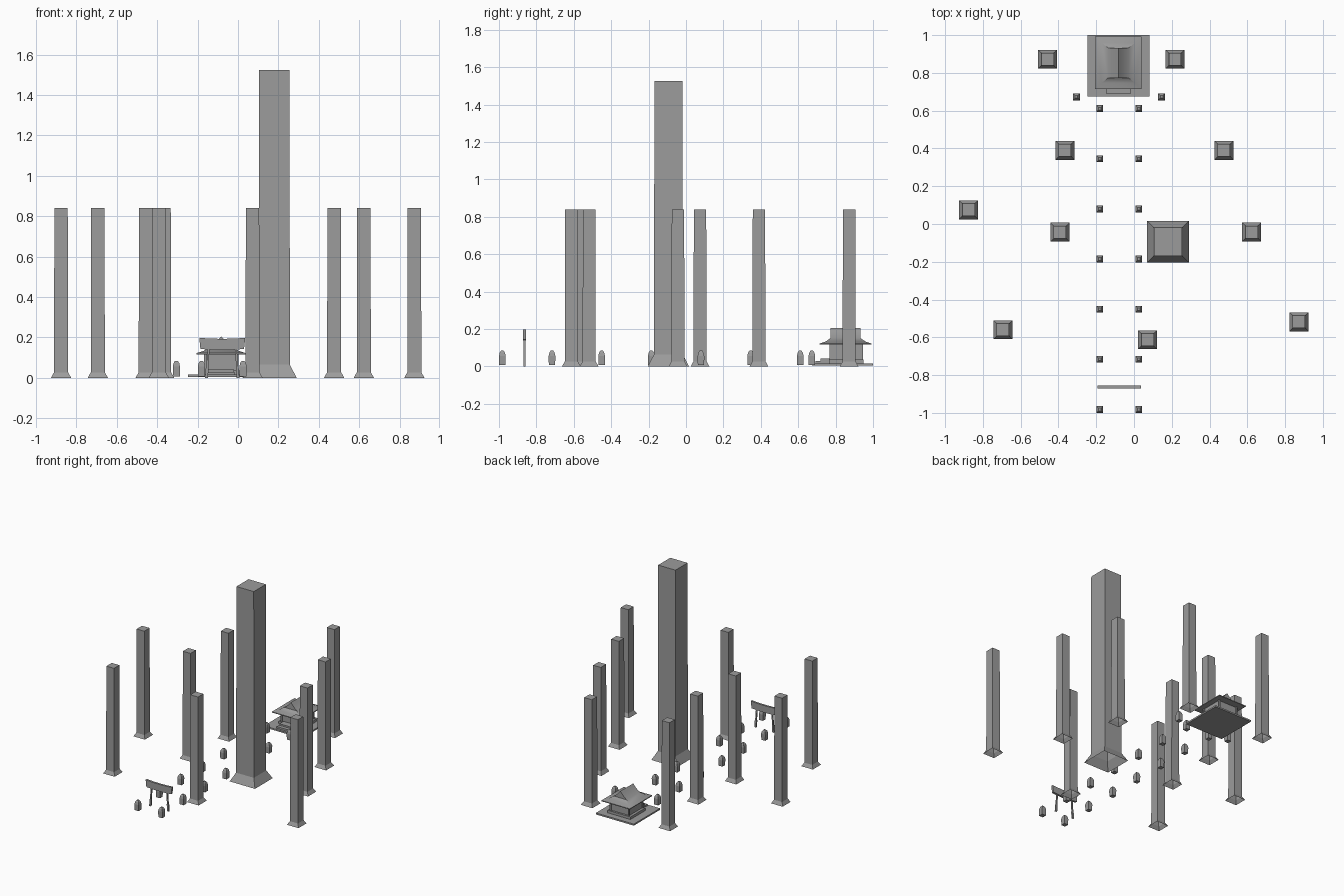
import bpy, bmesh
from math import radians
from mathutils import Vector

if "Cube" in bpy.data.objects:
    bpy.data.objects.remove(bpy.data.objects["Cube"])

GREY = bpy.data.materials.new("dark_grey")
GREY.diffuse_color = (.33, .33, .33, 1)
GREY.use_nodes = True
GREY.node_tree.nodes["Principled BSDF"].inputs["Base Color"].default_value = GREY.diffuse_color


def finish(name, bm):
    bmesh.ops.recalc_face_normals(bm, faces=bm.faces)
    me = bpy.data.meshes.new(name)
    bm.to_mesh(me)
    bm.free()
    me.materials.append(GREY)
    ob = bpy.data.objects.new(name, me)
    bpy.context.collection.objects.link(ob)
    return ob


def loft(name, rings, loc=(0, 0, 0), bottom=True):
    """Stack of rectangles: each ring is (half_x, half_y, z, offset_x)."""
    bm = bmesh.new()
    prev = None
    for hx, hy, z, ox in rings:
        ring = [bm.verts.new(Vector(loc) + Vector((ox + sx * hx, sy * hy, z)))
                for sx, sy in ((-1, -1), (1, -1), (1, 1), (-1, 1))]
        if prev:
            for i in range(4):
                j = (i + 1) % 4
                bm.faces.new((prev[i], prev[j], ring[j], ring[i]))
        elif bottom:
            bm.faces.new(ring[::-1])
        prev = ring
    bm.faces.new(prev)
    return finish(name, bm)


def box(name, x0, x1, y0, y1, z0, z1):
    hx, hy = (x1 - x0) / 2, (y1 - y0) / 2
    return loft(name, [(hx, hy, z0, 0), (hx, hy, z1, 0)], ((x0 + x1) / 2, (y0 + y1) / 2, 0))


def prism(name, profile, y0, y1):
    """Extrude an xz outline along y."""
    bm = bmesh.new()
    a = [bm.verts.new((x, y0, z)) for x, z in profile]
    b = [bm.verts.new((x, y1, z)) for x, z in profile]
    n = len(a)
    for i in range(n):
        j = (i + 1) % n
        bm.faces.new((a[i], a[j], b[j], b[i]))
    bm.faces.new(a[::-1])
    bm.faces.new(b)
    return finish(name, bm)


# Tall square trunks with flared feet, open underneath
trees = [(-.457, .872), (.217, .872), (-.366, .39), (.476, .39), (-.876, .075),
         (-.392, -.043), (.623, -.043), (-.694, -.56), (.873, -.518), (.072, -.613)]
for x, y in trees:
    loft("tree_trunk", [(.05, .05, 0, 0), (.035, .035, .027, 0), (.033, .033, .84, 0)],
         (x, y, 0), False)
loft("giant_tree_trunk", [(.11, .11, 0, 0), (.077, .077, .065, 0), (.075, .075, 1.525, 0)],
     (.18, -.094, 0), False)

# Stone lanterns lining the path, plus two beside the shrine
spots = [(x, .611 - i * .2655) for i in range(7) for x in (-.181, .025)]
spots += [(-.305, .673), (.146, .673)]
for x, y in spots:
    loft("stone_lantern", [(.017, .017, .007, 0), (.018, .018, .055, 0),
                           (.014, .014, .073, 0), (.007, .007, .084, 0)], (x, y, 0))

# Gate: leaning posts with thicker feet, and a faintly upswept beam
GX, GY = -.078, -.863
for s in (-1, 1):
    loft("gate_post", [(.007, .006, 0, s * .078), (.007, .006, .055, s * .074),
                       (.005, .005, .055, s * .074), (.005, .005, .15, s * .067)], (GX, GY, 0))
top = [(-.114, .198), (-.06, .194), (0, .193), (.06, .194), (.114, .198)]
low = [(.108, .143), (.06, .139), (0, .138), (-.06, .139), (-.108, .143)]
prism("gate_beam", [(GX + x, z) for x, z in top + low], GY - .008, GY + .008)

# Shrine platform, floor, steps and hall
CX, CY = -.083, .853
box("shrine_platform", -.247, .082, .675, 1, .004, .016)
box("shrine_floor", CX - .1, CX + .1, .765, .95, .016, .036)
box("shrine_upper_step", CX - .062, CX + .062, .72, .77, .016, .042)
box("shrine_lower_step", CX - .066, CX + .066, .692, .72, .016, .03)
box("shrine_hall", CX - .08, CX + .08, .778, .935, .036, .13)
for sx in (-1, 1):
    for y in (.774, .939):
        loft("shrine_post", [(.006, .006, .036, 0), (.006, .006, .13, 0)], (CX + sx * .08, y, 0))
for s in (-1, 1):
    x = CX + s * .036
    box("door_panel", x - .033, x + .033, .773, .779, .042, .11)

# Hip-and-gable roof as one smooth shell: half section from ridge to eave (x, half_y, z)
section = [(0, .08, .205), (.014, .08, .189), (.03, .08, .172), (.055, .08, .152),
           (.088, .106, .133), (.123, .139, .122), (.123, .139, .116)]
bm = bmesh.new()
rows = {}
for k, (x, hy, z) in enumerate(section):
    for sx in (-1, 1):
        for sy in (-1, 1):
            rows[k, sx, sy] = (rows[k, -1, sy] if k == 0 and sx == 1 else
                               bm.verts.new((CX + sx * x, CY + sy * hy, z)))
last = len(section) - 1
for k in range(last):
    for s in (-1, 1):
        bm.faces.new((rows[k, s, -1], rows[k, s, 1], rows[k + 1, s, 1], rows[k + 1, s, -1]))
        if k >= 3:
            bm.faces.new((rows[k, -1, s], rows[k, 1, s], rows[k + 1, 1, s], rows[k + 1, -1, s]))
for s in (-1, 1):
    bm.faces.new([rows[k, -1, s] for k in range(4)] + [rows[k, 1, s] for k in (3, 2, 1)])
bm.faces.new([rows[last, a, b] for a, b in ((-1, -1), (1, -1), (1, 1), (-1, 1))])
roof = finish("shrine_roof", bm)
bpy.context.view_layer.objects.active = roof
roof.select_set(True)
bpy.ops.object.shade_smooth_by_angle(angle=radians(40))
